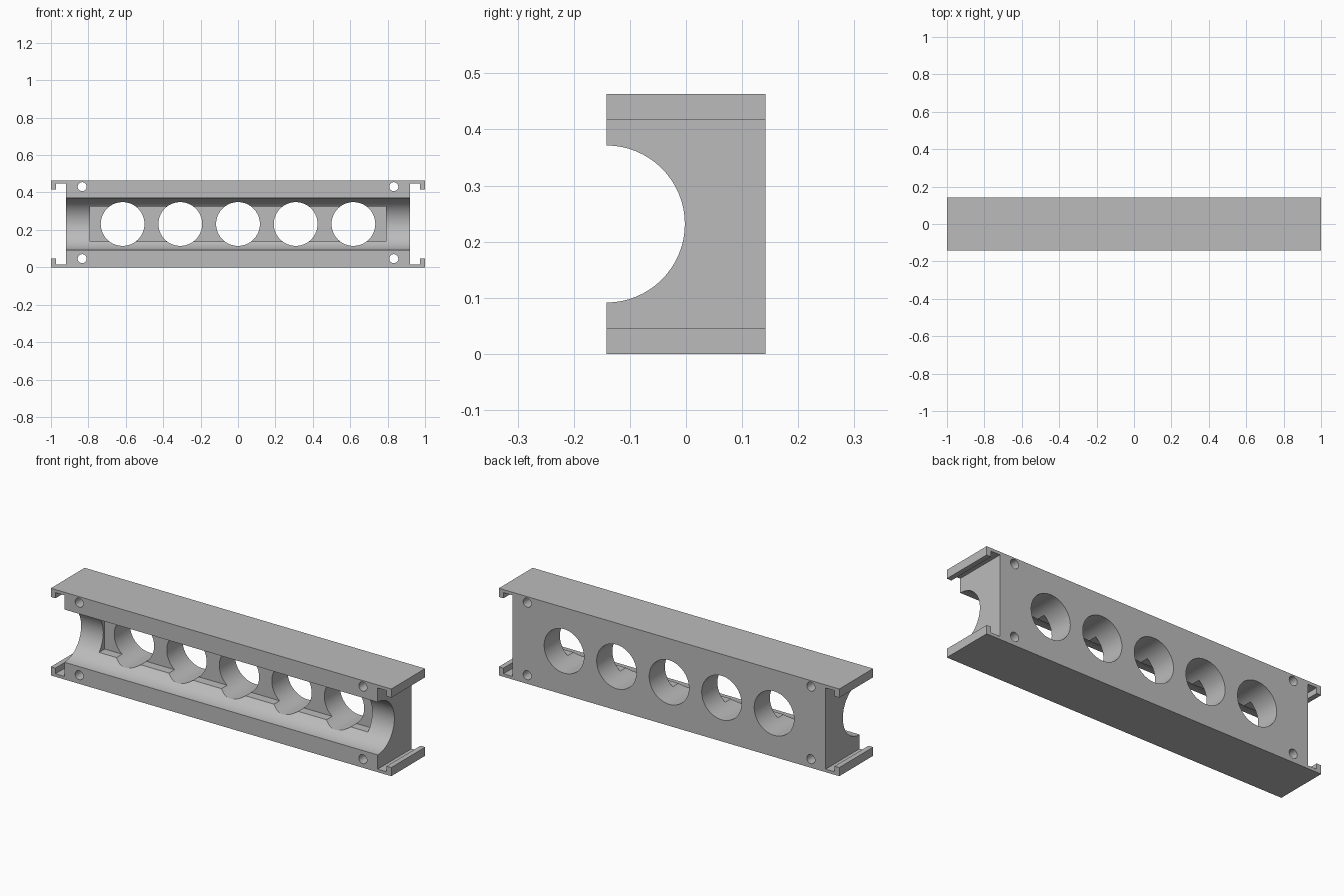
import bpy, bmesh, math
from mathutils import Matrix, Vector

cube = bpy.data.objects.get("Cube")
if cube:
    bpy.data.objects.remove(cube, do_unlink=True)

HALF_DEPTH = 0.142
HEIGHT = 0.463
MID = HEIGHT / 2

grey = bpy.data.materials.new("grey_plastic")
grey.use_nodes = True
colour = (0.5, 0.5, 0.5, 1)
grey.diffuse_color = colour
grey.node_tree.nodes["Principled BSDF"].inputs["Base Color"].default_value = colour


def make_object(name, bm):
    bmesh.ops.recalc_face_normals(bm, faces=bm.faces)
    mesh = bpy.data.meshes.new(name)
    bm.to_mesh(mesh)
    bm.free()
    obj = bpy.data.objects.new(name, mesh)
    bpy.context.collection.objects.link(obj)
    mesh.materials.append(grey)
    return obj


def cylinder(name, centre, radius, length, axis):
    bm = bmesh.new()
    turn = Vector((0, 0, 1)).rotation_difference(Vector(axis)).to_matrix().to_4x4()
    bmesh.ops.create_cone(bm, cap_ends=True, segments=64, radius1=radius, radius2=radius,
                          depth=length, matrix=Matrix.Translation(centre) @ turn)
    return make_object(name, bm)


def box(name, low, high):
    low, high = Vector(low), Vector(high)
    bm = bmesh.new()
    bmesh.ops.create_cube(bm, size=1, matrix=Matrix.Translation((low + high) / 2)
                          @ Matrix.Diagonal((*(high - low), 1)))
    return make_object(name, bm)


def cut(target, cutter):
    cutter.hide_render = True
    mod = target.modifiers.new("cut", 'BOOLEAN')
    mod.operation = 'DIFFERENCE'
    mod.solver = 'EXACT'
    mod.object = cutter
    bpy.context.view_layer.objects.active = target
    bpy.ops.object.modifier_apply(modifier=mod.name)
    bpy.data.objects.remove(cutter, do_unlink=True)


# Body profile: upper right quarter with the hooked rail, mirrored around
quarter = [(0.92, MID - 0.016), (0.973, MID - 0.016), (0.973, MID - 0.046),
           (1, MID - 0.046), (1, MID)]
right = [(x, -z) for x, z in reversed(quarter)] + quarter
outline = right + [(-x, -z) for x, z in right]

bm = bmesh.new()
face = bm.faces.new([bm.verts.new((x, -HALF_DEPTH, MID + z)) for x, z in outline])
extruded = bmesh.ops.extrude_face_region(bm, geom=[face])["geom"]
bmesh.ops.translate(bm, vec=(0, 2 * HALF_DEPTH, 0),
                    verts=[v for v in extruded if isinstance(v, bmesh.types.BMVert)])
body = make_object("housing_body", bm)

# Round channel along the front and the shallow pocket behind it
cut(body, cylinder("channel_cutter", (0, -HALF_DEPTH, MID), 0.14, 3, (1, 0, 0)))
cut(body, box("pocket_cutter", (-0.79, -0.2, MID - 0.093), (0.79, 0.01, MID + 0.093)))

# Five large openings
for i in range(-2, 3):
    cut(body, cylinder("opening_cutter", (i * 0.3085, 0, MID), 0.117, 1, (0, 1, 0)))

# Corner screw holes
for x in (-0.833, 0.833):
    for z in (0.046, 0.431):
        cut(body, cylinder("screw_cutter", (x, 0, z), 0.024, 1, (0, 1, 0)))

bpy.ops.object.select_all(action='DESELECT')
body.select_set(True)
bpy.context.view_layer.objects.active = body
bpy.ops.object.shade_smooth_by_angle(angle=math.radians(30))
